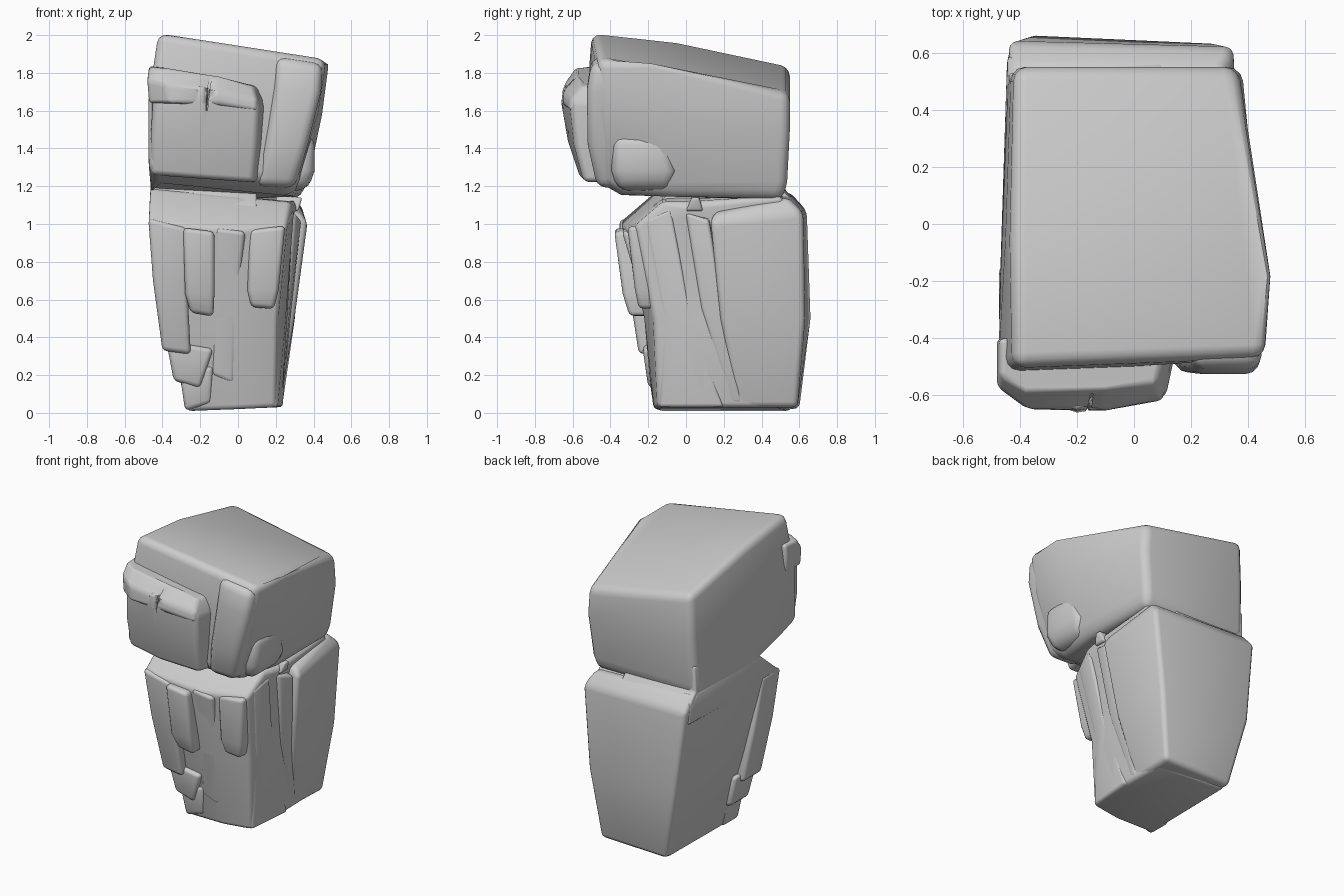
import bpy, bmesh, math


def loft(name, rings, bevel=0.04, segments=3):
    """Skin a stack of rings (bottom to top, counter-clockwise) and round the hard edges."""
    bm = bmesh.new()
    loops = [[bm.verts.new(p) for p in ring] for ring in rings]
    n = len(loops[0])
    for a, b in zip(loops, loops[1:]):
        for i in range(n):
            j = (i + 1) % n
            bm.faces.new((a[i], a[j], b[j], b[i]))
    bm.faces.new(loops[0][::-1])
    bm.faces.new(loops[-1])
    bmesh.ops.recalc_face_normals(bm, faces=bm.faces)
    hard = [e for e in bm.edges if e.calc_face_angle(0) > math.radians(32)]
    if bevel:
        bmesh.ops.bevel(bm, geom=hard, offset=bevel, segments=segments,
                        profile=0.5, affect='EDGES', clamp_overlap=True)
    mesh = bpy.data.meshes.new(name)
    bm.to_mesh(mesh)
    bm.free()
    mesh.shade_smooth()
    mesh.set_sharp_from_angle(angle=math.radians(40))
    ob = bpy.data.objects.new(name, mesh)
    bpy.context.collection.objects.link(ob)
    return ob


def slab(name, sections, bevel=0.03):
    """Tapered slab from sections (x0, x1, y0, y1, z_left, z_right)."""
    return loft(name, [[(x0, y0, zl), (x1, y0, zr), (x1, y1, zr), (x0, y1, zl)]
                       for x0, x1, y0, y1, zl, zr in sections], bevel)


# Overhanging upper boulder: front-left, front-right, right, back-right, back-left, left
loft("upper_boulder", [
    [(-.46, -.40, 1.22), (.27, -.34, 1.15), (.33, -.05, 1.13), (.33, .51, 1.13), (-.44, .51, 1.12), (-.46, -.10, 1.14)],
    [(-.475, -.54, 1.28), (.31, -.46, 1.22), (.37, -.1, 1.22), (.345, .535, 1.22), (-.44, .535, 1.22), (-.465, -.1, 1.24)],
    [(-.475, -.53, 1.66), (.42, -.47, 1.60), (.445, -.15, 1.58), (.375, .55, 1.50), (-.43, .55, 1.55), (-.45, -.05, 1.6)],
    [(-.42, -.50, 2.015), (.465, -.47, 1.87), (.485, -.18, 1.875), (.36, .55, 1.69), (-.42, .55, 1.84), (-.43, -.05, 1.965)],
], 0.06)

# Right front pillar of the upper boulder
slab("upper_right_pillar", [
    (.09, .30, -.47, -.2, 1.20, 1.19),
    (.14, .37, -.52, -.2, 1.42, 1.42),
    (.19, .44, -.525, -.25, 1.72, 1.70),
    (.20, .45, -.50, -.25, 1.89, 1.85)], 0.05)

# Bump low on the right side
slab("upper_right_bump", [
    (.2, .37, -.36, -.08, 1.17, 1.18),
    (.2, .405, -.395, -.05, 1.28, 1.28),
    (.2, .405, -.385, -.10, 1.48, 1.47)], 0.055)

# Bowed front panel and the brow ledge over it, split by a small crack
panel = loft("upper_front_panel", [
    [(-.46, -.4, 1.26), (-.46, -.52, 1.26), (-.2, -.56, 1.24), (.08, -.54, 1.22), (.12, -.4, 1.22)],
    [(-.465, -.4, 1.45), (-.46, -.56, 1.45), (-.2, -.625, 1.44), (.10, -.59, 1.42), (.14, -.4, 1.42)],
    [(-.465, -.4, 1.62), (-.45, -.575, 1.62), (-.2, -.66, 1.64), (.11, -.61, 1.62), (.155, -.4, 1.62)],
    [(-.465, -.4, 1.72), (-.45, -.57, 1.72), (-.2, -.65, 1.74), (.10, -.60, 1.68), (.14, -.4, 1.68)]], 0.03)
brow = loft("upper_front_brow", [
    [(-.47, -.4, 1.64), (-.47, -.57, 1.64), (-.36, -.65, 1.64), (-.1, -.655, 1.64), (.10, -.62, 1.6), (.155, -.4, 1.6)],
    [(-.48, -.4, 1.76), (-.48, -.57, 1.76), (-.38, -.645, 1.74), (-.1, -.65, 1.70), (.10, -.61, 1.66), (.15, -.4, 1.66)],
    [(-.47, -.4, 1.84), (-.47, -.53, 1.83), (-.38, -.58, 1.83), (-.1, -.57, 1.79), (.08, -.55, 1.73), (.12, -.4, 1.73)]],
    0.02)
crack = loft("crack_cutter", [
    [(-.18, -.70, 1.60), (-.165, -.70, 1.60), (-.16, -.62, 1.60), (-.165, -.62, 1.60)],
    [(-.165, -.70, 1.86), (-.115, -.70, 1.86), (-.13, -.58, 1.86), (-.145, -.58, 1.86)]], 0)
crack.hide_render = True
crack.hide_viewport = True
for ob in (panel, brow):
    cut = ob.modifiers.new("crack", 'BOOLEAN')
    cut.operation = 'DIFFERENCE'
    cut.object = crack
    normals = ob.modifiers.new("even_shading", 'WEIGHTED_NORMAL')
    normals.keep_sharp = True

# Lower pillar with its sloping front ledge: front-left, front-mid, front-right, right, back-right, back-left
loft("lower_pillar", [
    [(-.27, -.15, .01), (0, -.17, .02), (.2, -.15, .03), (.23, .1, .03), (.22, .5, .03), (-.26, .56, .01)],
    [(-.38, -.22, .5), (-.02, -.22, .5), (.21, -.17, .5), (.26, .05, .5), (.26, .55, .5), (-.37, .61, .5)],
    [(-.475, -.35, 1.01), (-.05, -.33, .97), (.26, -.27, .99), (.29, 0, 1.04), (.3, .55, 1.06), (-.445, .59, 1.09)],
    [(-.465, -.14, 1.19), (-.05, -.12, 1.15), (.28, -.12, 1.12), (.31, 0, 1.10), (.32, .5, 1.15), (-.445, .52, 1.18)],
], 0.025)

# Neck keeping the left side flush between the boulder and the pillar
loft("left_neck", [
    [(-.46, -.2, .98), (.1, -.2, .98), (.1, .58, .98), (-.44, .595, .98)],
    [(-.465, -.17, 1.12), (.1, -.17, 1.10), (.1, .57, 1.12), (-.442, .585, 1.12)],
    [(-.465, -.13, 1.19), (.1, -.1, 1.15), (.1, .51, 1.18), (-.442, .525, 1.18)],
    [(-.462, -.25, 1.35), (.1, -.1, 1.32), (.1, .51, 1.35), (-.436, .53, 1.35)]], 0.012)

# Broad slab across the back, standing proud on the right side
loft("lower_back_slab", [
    [(-.26, .30, .02), (.22, .27, .03), (.235, .59, .03), (-.27, .60, .02)],
    [(-.36, .22, .5), (.30, .18, .5), (.30, .63, .5), (-.375, .66, .5)],
    [(-.43, .15, 1.0), (.37, .13, 1.01), (.35, .62, 1.06), (-.44, .64, 1.07)],
    [(-.43, .15, 1.10), (.33, .15, 1.06), (.31, .54, 1.14), (-.44, .55, 1.17)]], 0.03)

# Thin wedge between pillar and back slab
loft("lower_right_wedge", [
    [(.1, .18, .05), (.23, .24, .05), (.23, .30, .05), (.1, .3, .05)],
    [(.1, .06, .55), (.27, .08, .55), (.285, .2, .55), (.1, .2, .55)],
    [(.1, -.02, 1.06), (.31, 0, 1.06), (.34, .12, 1.02), (.1, .14, 1.06)]], 0.02)

# Small stone in the neck on the right
slab("neck_chip", [(.2, .32, 0, .09, 1.06, 1.07), (.2, .34, .03, .07, 1.15, 1.14)], 0.012)

# Hanging slabs on the front: (x0, x1, y0, y1, z_left, z_right) from bottom to top
front_slabs = {
    "front_left_slab": [(-.40, -.25, -.25, -.05, .33, .31), (-.45, -.27, -.31, -.1, .7, .7),
                        (-.475, -.27, -.355, -.15, 1.03, .98)],
    "front_middle_slab": [(-.25, -.13, -.30, -.1, .53, .51), (-.28, -.125, -.335, -.1, .63, .63),
                          (-.29, -.125, -.38, -.2, .98, .96)],
    "front_rib": [(-.14, -.02, -.19, -.05, .2, .15), (-.13, .0, -.23, -.1, .6, .6),
                  (-.12, .04, -.34, -.2, .98, .96)],
    "front_right_slab": [(.07, .19, -.25, -.05, .56, .55), (.05, .215, -.27, -.05, .65, .65),
                         (.06, .25, -.31, -.1, .97, .99)],
    "front_lower_chip": [(-.34, -.2, -.20, 0, .17, .13), (-.38, -.13, -.23, 0, .38, .34)],
    "front_foot_chip": [(-.28, -.14, -.17, 0, .01, .05), (-.31, -.13, -.20, 0, .22, .25)],
}
for name, sections in front_slabs.items():
    slab(name, sections, 0.025)

# Leaning fin on the right front corner
loft("lower_right_fin", [
    [(.1, -.16, .03), (.21, -.14, .03), (.24, .2, .03), (.1, .2, .03)],
    [(.1, -.14, .5), (.22, -.12, .5), (.255, .03, .5), (.1, .05, .5)],
    [(.1, -.24, 1.0), (.27, -.22, 1.02), (.30, -.08, 1.08), (.1, -.08, 1.08)]], 0.02)
